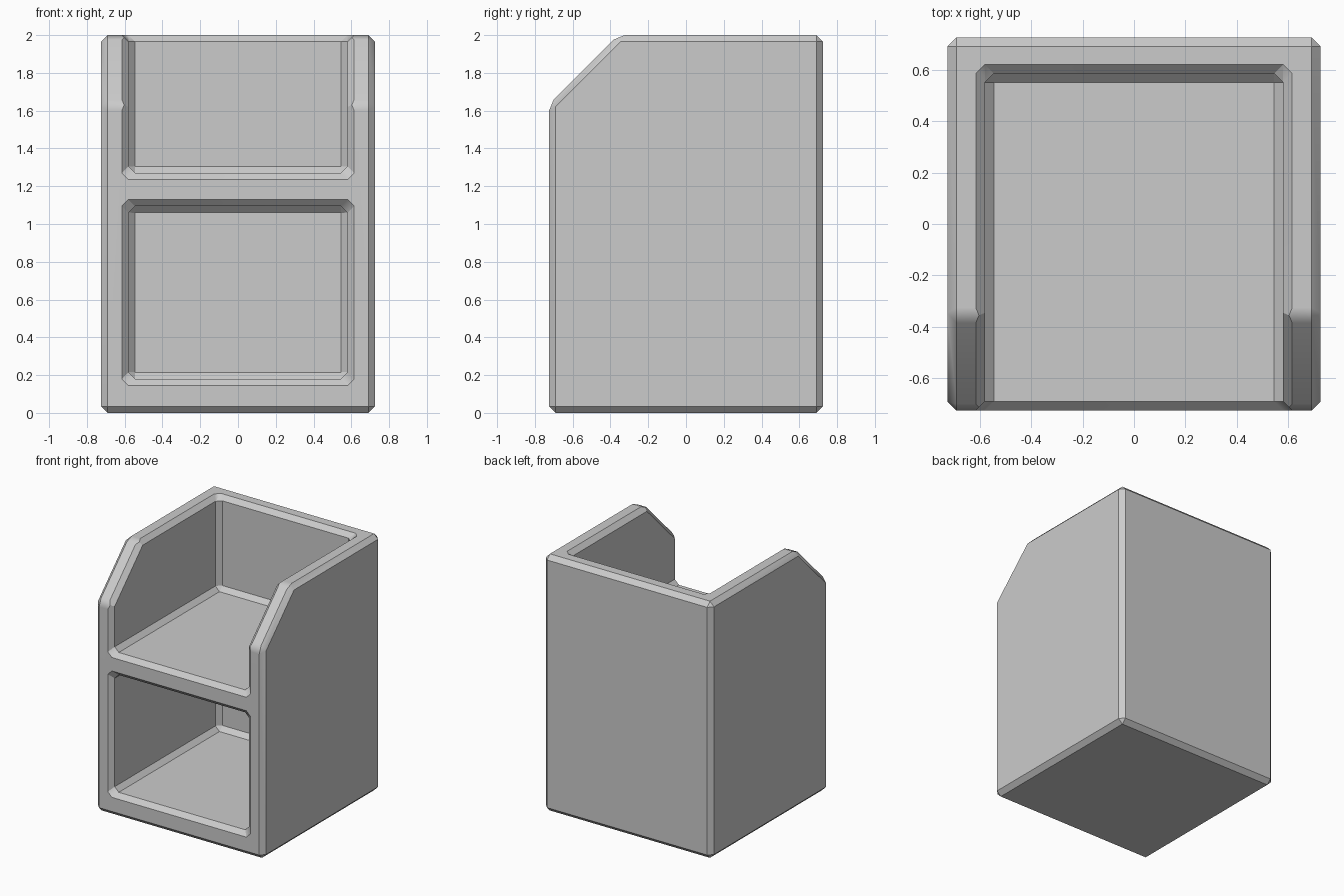
import bpy, bmesh, math
from mathutils import Matrix, Vector

if "Cube" in bpy.data.objects:
    bpy.data.objects.remove(bpy.data.objects["Cube"])

R = 0.725    # outer half width and depth
H = 0.58     # compartment half width
BACK = 0.585 # inner face of the back wall
B = 0.035    # bevel width


def make_object(name, bm):
    bmesh.ops.recalc_face_normals(bm, faces=bm.faces[:])
    mesh = bpy.data.meshes.new(name)
    bm.to_mesh(mesh)
    bm.free()
    obj = bpy.data.objects.new(name, mesh)
    bpy.context.collection.objects.link(obj)
    return obj


def loft(name, sections, matrix):
    """Loft chamfered rectangles (x0, x1, v0, v1, w, chamfer) along w."""
    bm = bmesh.new()
    rings = []
    for x0, x1, v0, v1, w, c in sections:
        pts = [(x0 + c, v0), (x1 - c, v0), (x1, v0 + c), (x1, v1 - c),
               (x1 - c, v1), (x0 + c, v1), (x0, v1 - c), (x0, v0 + c)]
        rings.append([bm.verts.new(matrix @ Vector((x, v, w))) for x, v in pts])
    for a, b in zip(rings, rings[1:]):
        for i in range(8):
            j = (i + 1) % 8
            bm.faces.new((a[i], a[j], b[j], b[i]))
    bm.faces.new(rings[0])
    bm.faces.new(rings[-1])
    return make_object(name, bm)


def frame(origin, v_axis, w_axis):
    m = Matrix((Vector((1, 0, 0)), Vector(v_axis), Vector(w_axis))).transposed().to_4x4()
    m.translation = Vector(origin)
    return m


def compartment(name, z0, z1):
    """Pocket with a flared mouth at the front and bevelled inner corners."""
    steps = [(-R - B, 2 * B, B), (-R + B, 0, B), (BACK - B, 0, B), (BACK, -B, 0.001)]
    return loft(name, [(-H - g, H + g, z0 - g, z1 + g, y, c) for y, g, c in steps],
                frame((0, 0, 0), (0, 0, 1), (0, 1, 0)))


def rim_flare(name, v0, v1, matrix):
    """45 degree wedge that bevels the rim of an opening."""
    return loft(name, [(-H - B - d, H + B + d, v0, v1 + B + d, d, B)
                       for d in (-0.12, 0.06)], matrix)


# Outer body: side profile with a sloped front corner, all edges bevelled
profile = [(-R, 0), (R, 0), (R, 2), (-0.36, 2), (-R, 1.635)]
bm = bmesh.new()
face = bm.faces.new([bm.verts.new((-R, y, z)) for y, z in profile])
ext = bmesh.ops.extrude_face_region(bm, geom=[face], use_keep_orig=True)
bmesh.ops.translate(bm, vec=(2 * R, 0, 0),
                    verts=[g for g in ext["geom"] if isinstance(g, bmesh.types.BMVert)])
bmesh.ops.recalc_face_normals(bm, faces=bm.faces[:])
bmesh.ops.bevel(bm, geom=bm.edges[:], offset=B, offset_type='OFFSET',
                segments=1, profile=0.5, affect='EDGES')
body = make_object("open_cabinet", bm)

# Lower cubby, upper open tray, and bevels on the top and sloped rims
s = math.sqrt(0.5)
cutters = [
    compartment("lower_cubby_cutter", 0.18, 1.095),
    compartment("upper_tray_cutter", 1.27, 3.0),
    rim_flare("top_rim_cutter", -1.5, BACK, frame((0, 0, 2), (0, 1, 0), (0, 0, 1))),
    rim_flare("slope_rim_cutter", -0.6, 0.5,
              frame((0, -0.5425, 1.8175), (0, s, s), (0, -s, s))),
]
bpy.context.view_layer.objects.active = body
body.select_set(True)
for cutter in cutters:
    cutter.hide_render = True
    mod = body.modifiers.new(cutter.name, 'BOOLEAN')
    mod.operation = 'DIFFERENCE'
    mod.solver = 'EXACT'
    mod.object = cutter
    bpy.ops.object.modifier_apply(modifier=mod.name)
    bpy.data.objects.remove(cutter)

# Smooth only the shallow slope bevels, keeping large faces flat
bpy.ops.object.shade_smooth_by_angle(angle=math.radians(30))
weighted = body.modifiers.new("flat_faces", 'WEIGHTED_NORMAL')
weighted.keep_sharp = True
